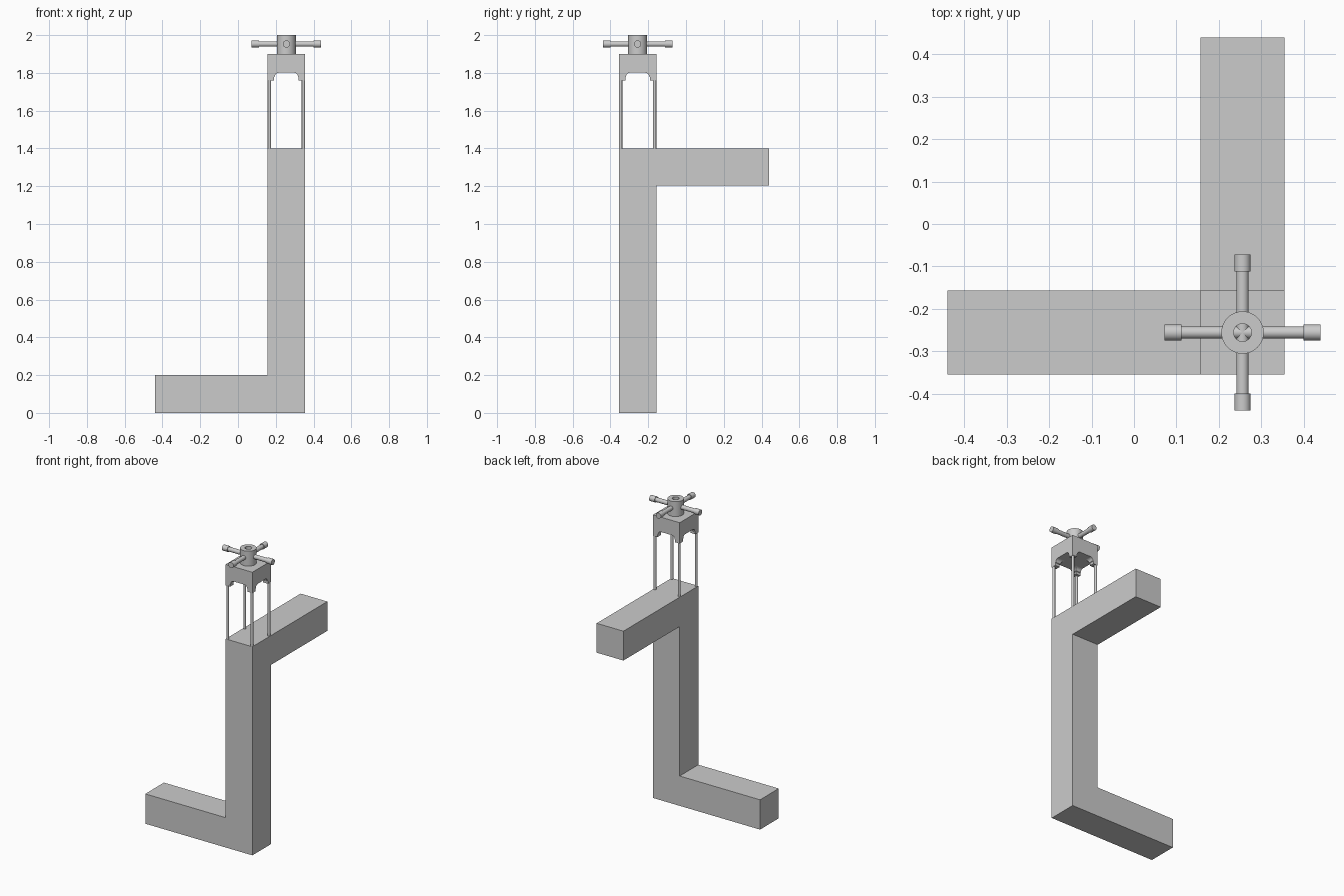
import bpy, bmesh, math
from mathutils import Matrix, Vector

if "Cube" in bpy.data.objects:
    bpy.data.objects.remove(bpy.data.objects["Cube"])

C = Vector((0.256, -0.256, 0))   # column axis
H = 0.0992                       # column half width
END = 0.44                       # outer reach of both legs


def finish(name, bm, smooth=False):
    bmesh.ops.recalc_face_normals(bm, faces=bm.faces)
    me = bpy.data.meshes.new(name)
    bm.to_mesh(me)
    bm.free()
    ob = bpy.data.objects.new(name, me)
    bpy.context.collection.objects.link(ob)
    if smooth:
        bpy.ops.object.select_all(action='DESELECT')
        ob.select_set(True)
        bpy.context.view_layer.objects.active = ob
        bpy.ops.object.shade_smooth_by_angle()
    return ob


def prism(name, pts, offset):
    """Extrude a planar outline of 3D points along an offset."""
    bm = bmesh.new()
    face = bm.faces.new([bm.verts.new(p) for p in pts])
    ext = bmesh.ops.extrude_face_region(bm, geom=[face], use_keep_orig=True)
    bmesh.ops.translate(bm, vec=offset, verts=[v for v in ext['geom'] if isinstance(v, bmesh.types.BMVert)])
    return finish(name, bm)


def lathe(name, profile, matrix, closed=False, n=32):
    """Spin an (r, z) profile about z, then place it."""
    bm = bmesh.new()
    vs = [bm.verts.new((r, 0, z)) for r, z in profile]
    es = [bm.edges.new(p) for p in zip(vs, vs[1:])]
    if closed:
        es.append(bm.edges.new((vs[-1], vs[0])))
    bmesh.ops.spin(bm, geom=vs + es, axis=(0, 0, 1), cent=(0, 0, 0), steps=n, angle=math.tau)
    bmesh.ops.remove_doubles(bm, verts=bm.verts, dist=1e-5)
    bmesh.ops.transform(bm, matrix=matrix, verts=bm.verts)
    return finish(name, bm, True)


x0, x1, y0, y1 = C.x - H, C.x + H, C.y - H, C.y + H

# L-shaped column with foot, and the rear arm
prism("column_and_foot", [(-END, y0, 0), (x1, y0, 0), (x1, y0, 1.4), (x0, y0, 1.4),
                          (x0, y0, 0.2), (-END, y0, 0.2)], (0, 2 * H, 0))
prism("rear_arm", [(x0, y1, 1.203), (x1, y1, 1.203), (x1, y1, 1.4), (x0, y1, 1.4)], (0, END - y1, 0))

# cap block with arches cut through both ways
arch = [(-0.065, 1.70), (-0.065, 1.777)]
for i in range(7):
    a = math.pi - i * math.pi / 12
    arch.append((-0.04 + 0.021 * math.cos(a), 1.78 + 0.021 * math.sin(a)))
arch += [(-u, z) for u, z in reversed(arch)]
cap = prism("cap_block", [(x0, y0, 1.76), (x1, y0, 1.76), (x1, y1, 1.76), (x0, y1, 1.76)], (0, 0, 0.14))
cutters = [prism("arch_cutter_front", [(C.x + u, y0 - 0.1, z) for u, z in arch], (0, 0.4, 0)),
           prism("arch_cutter_side", [(x0 - 0.1, C.y + u, z) for u, z in arch], (0.4, 0, 0))]
for c in cutters:
    c.hide_render = True
    m = cap.modifiers.new("arch", 'BOOLEAN')
    m.operation, m.solver, m.object = 'DIFFERENCE', 'EXACT', c
bpy.context.view_layer.update()
baked = bpy.data.meshes.new_from_object(cap.evaluated_get(bpy.context.evaluated_depsgraph_get()))
cap.modifiers.clear()
cap.data = baked
for c in cutters:
    bpy.data.objects.remove(c)

# four slim posts
for i, (sx, sy) in enumerate([(-1, -1), (1, -1), (1, 1), (-1, 1)]):
    lathe(f"post_{i + 1}", [(0, 1.39), (0.0088, 1.39), (0.0088, 1.77), (0, 1.77)],
          Matrix.Translation(C + Vector((sx * 0.09, sy * 0.09, 0))), n=16)

# hollow hub of the turning handle
lathe("handle_hub", [(0.021, 1.9), (0.05, 1.9), (0.05, 2.0), (0.021, 2.0)],
      Matrix.Translation(C), closed=True)

# four handle bars with thicker grips, crossing inside the hub
for i in range(4):
    m = (Matrix.Translation(C + Vector((0, 0, 1.953))) @ Matrix.Rotation(i * math.pi / 2, 4, 'Z')
         @ Matrix.Rotation(math.pi / 2, 4, 'Y'))
    lathe(f"handle_bar_{i + 1}", [(0, 0), (0.0145, 0), (0.0145, 0.144), (0.019, 0.144),
                                  (0.019, 0.184), (0, 0.184)], m, n=24)
